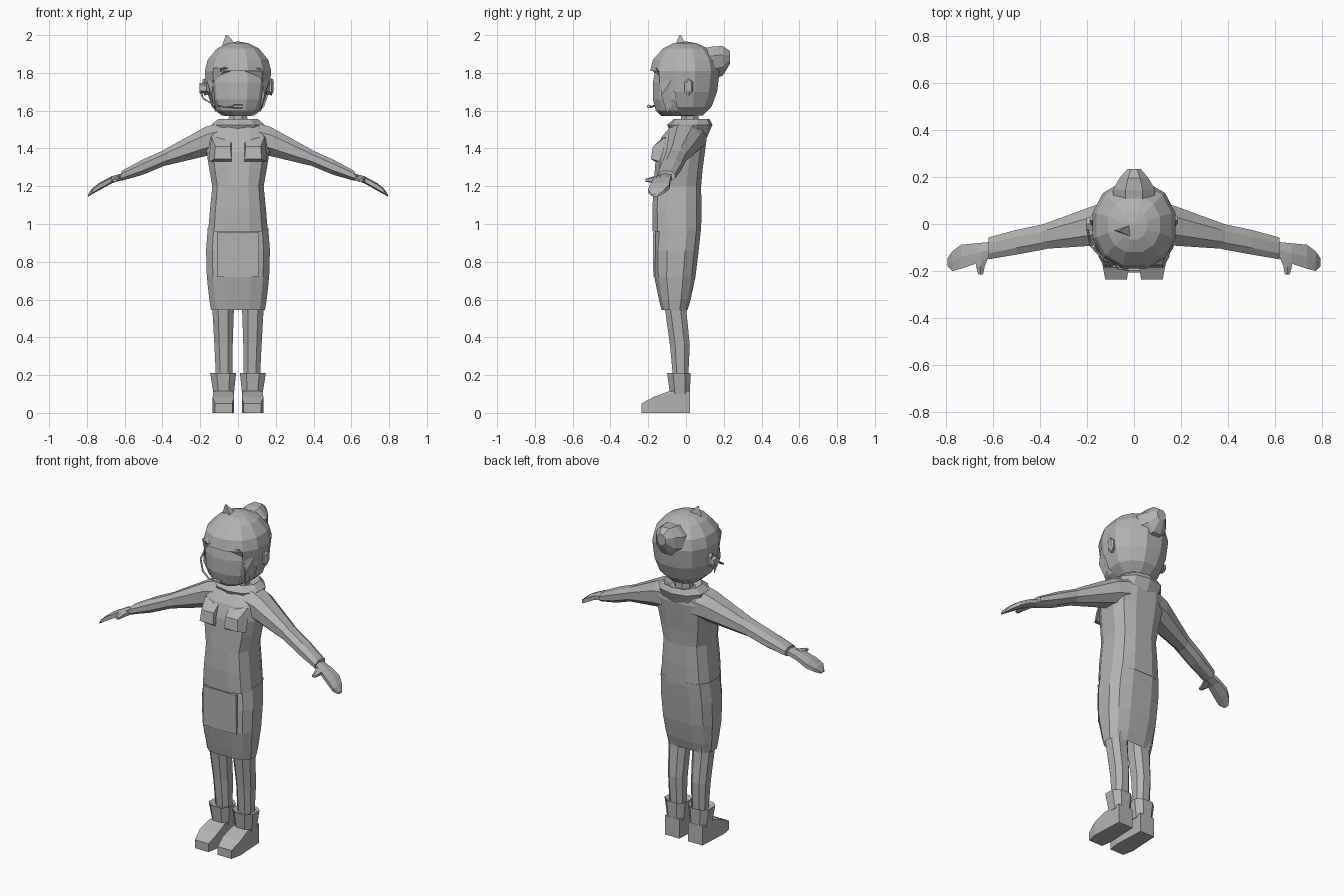
import bpy, bmesh, math
from mathutils import Vector

grey = bpy.data.materials.new("plain_grey")
grey.diffuse_color = (0.45, 0.45, 0.45, 1)


def finish(name, bm, mirror=False):
    bmesh.ops.recalc_face_normals(bm, faces=bm.faces)
    me = bpy.data.meshes.new(name)
    bm.to_mesh(me)
    bm.free()
    me.materials.append(grey)
    ob = bpy.data.objects.new(name, me)
    bpy.context.collection.objects.link(ob)
    if mirror:
        ob.modifiers.new("mirror", 'MIRROR')
    return ob


def loft(name, axis, rings, n=8, p=1.0, mirror=False, caps=(True, True), drop=None):
    """Skin rings (position, a0, a1, b0, b1) along an axis; p < 1 is boxier."""
    bm = bmesh.new()
    loops = []
    for pos, a0, a1, b0, b1 in rings:
        loop = []
        for i in range(n):
            t = 2 * math.pi * (i + 0.5) / n
            c, s = math.cos(t), math.sin(t)
            k = math.cos(math.pi / n)
            c = max(-1, min(1, math.copysign(abs(c / k) ** p, c)))
            s = max(-1, min(1, math.copysign(abs(s / k) ** p, s)))
            a = (a0 + a1) / 2 + c * (a1 - a0) / 2
            b = (b0 + b1) / 2 + s * (b1 - b0) / 2
            co = {'x': (pos, a, b), 'y': (a, pos, b), 'z': (a, b, pos)}[axis]
            loop.append(bm.verts.new(co))
        loops.append(loop)
    for l0, l1 in zip(loops, loops[1:]):
        for i in range(n):
            j = (i + 1) % n
            bm.faces.new((l0[i], l0[j], l1[j], l1[i]))
    if caps[0]:
        bm.faces.new(loops[0])
    if caps[1]:
        bm.faces.new(loops[-1])
    if drop:
        bmesh.ops.delete(bm, geom=[f for f in bm.faces if drop(f.calc_center_median())],
                         context='FACES')
    return finish(name, bm, mirror)


def sym(z, w, y0, y1):
    return (z, -w, w, y0, y1)


def wedge(name, pts, mirror=False):
    bm = bmesh.new()
    for q in pts:
        bm.verts.new(q)
    bmesh.ops.convex_hull(bm, input=bm.verts)
    return finish(name, bm, mirror)


# Boots, cuffs and trouser legs
wedge("boot_foot", [(x, y, z) for x0, x1, y, z1 in
      ((0.03, 0.122, -0.235, 0.05), (0.02, 0.135, -0.17, 0.085),
       (0.025, 0.128, -0.09, 0.115), (0.028, 0.125, 0.022, 0.115))
      for x in (x0, x1) for z in (0, z1)], True)
loft("boot_cuff", 'z', [(0.10, 0.022, 0.13, -0.085, 0.02), (0.21, 0.01, 0.147, -0.1, 0.025),
                        (0.20, 0.025, 0.13, -0.085, 0.015)], 8, 0.8, True)
loft("trouser_leg", 'z', [(0.15, 0.03, 0.115, -0.065, 0.01), (0.36, 0.028, 0.125, -0.085, 0.02),
                          (0.54, 0.022, 0.135, -0.11, 0.002), (0.75, 0.01, 0.15, -0.12, 0.035)],
     8, 0.85, True)

# Long apron skirt, open at the hem
loft("apron_skirt", 'z', [sym(0.545, 0.143, -0.13, 0.008), sym(0.60, 0.152, -0.143, 0.025),
                          sym(0.72, 0.165, -0.168, 0.05), sym(0.86, 0.169, -0.172, 0.067),
                          sym(0.98, 0.16, -0.163, 0.08)], 12, 0.7, caps=(False, True))

# Torso of the jacket
loft("jacket_torso", 'z', [sym(0.96, 0.158, -0.176, 0.08), sym(1.08, 0.148, -0.178, 0.082),
                           sym(1.20, 0.136, -0.172, 0.08), sym(1.29, 0.152, -0.165, 0.088),
                           sym(1.38, 0.166, -0.158, 0.1), sym(1.46, 0.168, -0.13, 0.11),
                           sym(1.53, 0.125, -0.07, 0.1)], 12, 0.7)
wedge("chest_form", [(0.035, -0.165, 1.33), (0.15, -0.14, 1.33), (0.035, -0.186, 1.345),
                     (0.125, -0.186, 1.345), (0.04, -0.175, 1.41), (0.12, -0.175, 1.41),
                     (0.035, -0.12, 1.46), (0.14, -0.11, 1.46), (0.15, -0.12, 1.39)], True)
wedge("apron_pocket", [(x, y, z) for x in (-0.11, 0.11) for y, z in
                       ((-0.173, 0.72), (-0.165, 0.72), (-0.176, 0.955), (-0.16, 0.955))])

# Collar and neck
loft("collar", 'z', [sym(1.46, 0.13, -0.07, 0.112), sym(1.525, 0.142, -0.1, 0.14),
                     sym(1.555, 0.105, -0.065, 0.125), sym(1.53, 0.07, -0.03, 0.08)], 10)
loft("neck", 'z', [sym(1.48, 0.055, -0.03, 0.07), sym(1.62, 0.045, -0.025, 0.065)], 8)

# Sleeves, hands and thumbs
loft("sleeve", 'x', [(0.10, -0.09, 0.095, 1.37, 1.535), (0.17, -0.092, 0.078, 1.36, 1.515),
                     (0.37, -0.105, 0.005, 1.312, 1.405), (0.39, -0.11, -0.002, 1.308, 1.392),
                     (0.50, -0.13, -0.025, 1.262, 1.343), (0.618, -0.15, -0.057, 1.228, 1.28)],
     8, 0.9, True)
loft("hand", 'x', [(0.60, -0.135, -0.075, 1.238, 1.272), (0.67, -0.168, -0.082, 1.215, 1.252),
                   (0.735, -0.19, -0.088, 1.178, 1.218), (0.772, -0.2, -0.115, 1.158, 1.188),
                   (0.793, -0.18, -0.145, 1.145, 1.158)], 6, 0.8, True)
loft("thumb", 'y', [(-0.13, 0.615, 0.67, 1.225, 1.26), (-0.18, 0.635, 0.672, 1.22, 1.25),
                    (-0.215, 0.642, 0.662, 1.222, 1.238)], 6, 1, True)

# Face, and the hair shell around it
loft("face", 'z', [sym(1.572, 0.07, -0.13, 0.05), sym(1.60, 0.115, -0.16, 0.08),
                   sym(1.66, 0.145, -0.175, 0.12), sym(1.75, 0.158, -0.175, 0.14),
                   sym(1.88, 0.14, -0.15, 0.12)], 12, 0.85)
loft("hair", 'z', [sym(1.575, 0.09, -0.09, 0.09), sym(1.62, 0.138, -0.15, 0.135),
                   sym(1.70, 0.165, -0.178, 0.165), sym(1.81, 0.176, -0.19, 0.178),
                   sym(1.87, 0.16, -0.175, 0.165), sym(1.93, 0.11, -0.12, 0.115),
                   sym(1.957, 0.055, -0.065, 0.055), sym(1.965, 0.01, -0.01, 0.01)], 12, 0.92,
     caps=(False, True), drop=lambda c: c.y < -0.06 and c.z < 1.81 and abs(c.x) < 0.145)

# Fringe points and side locks
for x0, x1, xt, zt in ((-0.13, -0.06, -0.135, 1.74), (0.0, 0.12, 0.135, 1.765), (-0.09, 0.0, -0.1, 1.785)):
    d = 0.06 * abs(xt) / 0.135
    wedge("fringe", [(x0, -0.155 if abs(x0) > 0.1 else -0.186, 1.825),
                     (x1, -0.155 if abs(x1) > 0.1 else -0.186, 1.825),
                     ((x0 + x1) / 2, -0.16, 1.84), (xt, -0.185 + d, zt)])
wedge("side_lock", [(0.13, -0.13, 1.76), (0.165, -0.08, 1.76), (0.155, -0.03, 1.70),
                    (0.14, -0.13, 1.68), (0.118, -0.10, 1.585)], True)

# Bun at the back and tuft on the crown
loft("hair_bun", 'y', [(0.09, -0.085, 0.085, 1.79, 1.93), (0.145, -0.09, 0.09, 1.77, 1.94),
                       (0.195, -0.062, 0.062, 1.785, 1.942), (0.234, -0.028, 0.028, 1.85, 1.915)], 8)
loft("hair_tuft", 'z', [(1.94, -0.085, 0.0, -0.06, 0.005), (2.0, -0.065, -0.056, -0.035, -0.026)], 3)

# Ears
loft("ear", 'x', [(0.14, -0.005, 0.035, 1.69, 1.76), (0.178, -0.008, 0.037, 1.68, 1.77),
                  (0.187, 0.005, 0.03, 1.70, 1.765)], 6, 1, True)

# Headset earpiece, boom and microphone
loft("headset_earpiece", 'x', [(-0.16, -0.03, 0.035, 1.69, 1.75), (-0.205, -0.025, 0.025, 1.695, 1.745)], 6)
curve = bpy.data.curves.new("headset_boom", 'CURVE')
curve.dimensions = '3D'
curve.bevel_depth = 0.005
curve.bevel_resolution = 0
path = [(-0.2, -0.01, 1.71), (-0.185, -0.09, 1.665), (-0.125, -0.155, 1.63), (-0.06, -0.19, 1.618), (0.0, -0.197, 1.62)]
sp = curve.splines.new('POLY')
sp.points.add(len(path) - 1)
for pt, co in zip(sp.points, path):
    pt.co = (*co, 1)
curve.materials.append(grey)
bpy.context.collection.objects.link(bpy.data.objects.new("headset_boom", curve))
loft("microphone", 'x', [(-0.025, -0.207, -0.187, 1.612, 1.632), (0.025, -0.207, -0.187, 1.612, 1.632)], 6)
